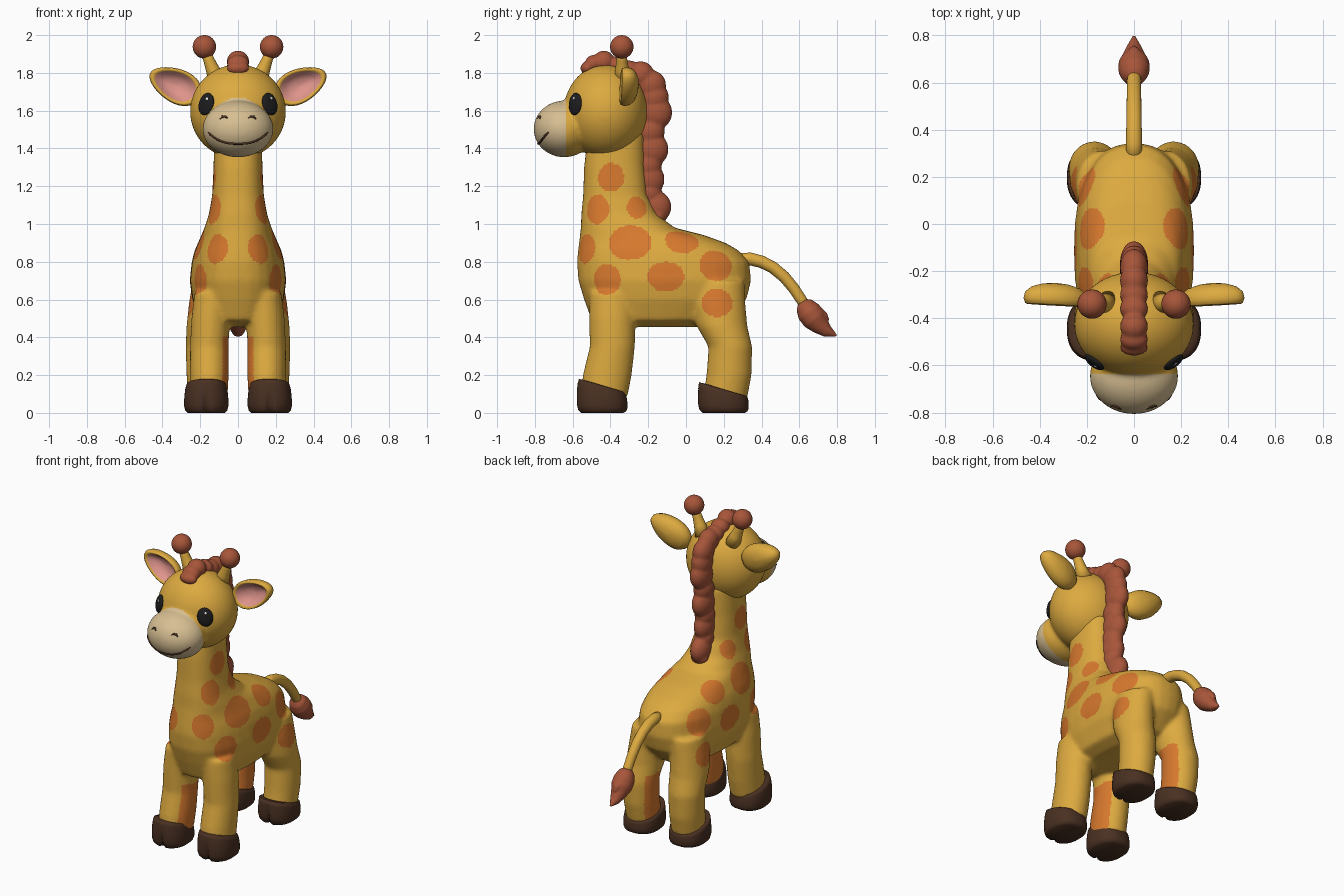
import bpy, bmesh, math
from mathutils import Vector, Matrix
from mathutils.bvhtree import BVHTree

if "Cube" in bpy.data.objects:
    bpy.data.objects.remove(bpy.data.objects["Cube"])

def mat(name, *rgb):
    m = bpy.data.materials.new(name)
    m.diffuse_color = (*rgb, 1)
    m.use_nodes = True
    m.node_tree.nodes["Principled BSDF"].inputs["Base Color"].default_value = m.diffuse_color
    return m

YELLOW = mat("golden_yellow", .72, .40, .05)
ORANGE = mat("spot_orange", .68, .19, .027)
RUST = mat("rust_brown", .39, .092, .042)
CREAM = mat("cream", .68, .52, .29)
PINK = mat("ear_pink", .74, .30, .26)
DARK = mat("hoof_brown", .068, .030, .016)
BLACK = mat("eye_black", .012, .012, .013)
WHITE = mat("eye_white", .9, .9, .9)

def finish(bm, name, *mats):
    bmesh.ops.recalc_face_normals(bm, faces=bm.faces)
    me = bpy.data.meshes.new(name)
    bm.to_mesh(me)
    bm.free()
    for m in mats:
        me.materials.append(m)
    for p in me.polygons:
        p.use_smooth = True
    ob = bpy.data.objects.new(name, me)
    bpy.context.collection.objects.link(ob)
    return ob

def skin(bm, rings, mat_rule=lambda i: 0):
    """Bridge closed rings of points and cap both ends."""
    vs = [[bm.verts.new(p) for p in r] for r in rings]
    n = len(vs[0])
    for i in range(len(vs) - 1):
        for j in range(n):
            k = (j + 1) % n
            f = bm.faces.new((vs[i][j], vs[i][k], vs[i + 1][k], vs[i + 1][j]))
            f.material_index = mat_rule(i)
    bm.faces.new(vs[0][::-1])
    bm.faces.new(vs[-1]).material_index = mat_rule(len(vs) - 1)

def oval(c, u, v, n=32, e=2.0):
    """Superellipse ring about c with half axes u and v."""
    pts = []
    for i in range(n):
        a = 2 * math.pi * i / n
        ca, sa = math.cos(a), math.sin(a)
        pts.append(Vector(c) + Vector(u) * math.copysign(abs(ca) ** (2 / e), ca)
                   + Vector(v) * math.copysign(abs(sa) ** (2 / e), sa))
    return pts

def stack(bm, rows, e=2.0):
    """Horizontal ovals given as z, x, y, rx, ry."""
    skin(bm, [oval((x, y, z), (rx, 0, 0), (0, ry, 0), 32, e) for z, x, y, rx, ry in rows])

def tube(bm, path, n=16):
    """Round sweep along (point, radius) pairs."""
    pts = [Vector(p) for p, _ in path]
    rings = []
    for i, (p, r) in enumerate(path):
        t = (pts[min(i + 1, len(pts) - 1)] - pts[max(i - 1, 0)]).normalized()
        u = t.cross(Vector((1, 0, 0)) if abs(t.x) < .8 else Vector((0, 0, 1))).normalized()
        rings.append(oval(p, u * r, t.cross(u) * r, n))
    skin(bm, rings)

def ball(bm, c, r, rot=Matrix.Identity(4), seg=32):
    bmesh.ops.create_uvsphere(bm, u_segments=seg, v_segments=seg // 2, radius=1,
                              matrix=Matrix.Translation(c) @ rot @ Matrix.Diagonal((*r, 1)))

def fuse(ob, voxel, smooth):
    """Melt overlapping volumes into one soft skin."""
    m = ob.modifiers.new("melt", 'REMESH')
    m.mode, m.voxel_size = 'VOXEL', voxel
    s = ob.modifiers.new("soften", 'SMOOTH')
    s.factor, s.iterations = .5, smooth
    dg = bpy.context.evaluated_depsgraph_get()
    me = bpy.data.meshes.new_from_object(ob.evaluated_get(dg))
    mats = list(ob.data.materials)
    ob.modifiers.clear()
    ob.data = me
    me.materials.clear()
    for mt in mats:
        me.materials.append(mt)
    for p in me.polygons:
        p.use_smooth, p.material_index = True, 0
    return BVHTree.FromPolygons([v.co for v in me.vertices], [p.vertices for p in me.polygons])

# Torso, neck and legs in one skin
bm = bmesh.new()
trunk = [(.455, -.38, .08, .12), (.49, -.50, .22, .20), (.6, -.54, .32, .242), (.7, -.57, .345, .256),
         (.8, -.578, .335, .245), (.86, -.572, .28, .23), (.90, -.567, .21, .212), (.94, -.562, .10, .195),
         (.98, -.557, -.06, .178), (1.05, -.555, -.15, .155), (1.15, -.545, -.2, .137),
         (1.3, -.54, -.215, .13), (1.48, -.52, -.22, .125)]
stack(bm, [(z, 0, (a + b) / 2, rx, (b - a) / 2) for z, a, b, rx in trunk], 2.4)
for s in (-1, 1):
    front = [(.08, .155, -.435, .10, .125), (.2, .152, -.417, .103, .13), (.35, .152, -.39, .102, .12),
             (.5, .145, -.39, .102, .122), (.64, .13, -.39, .10, .12)]
    hind = [(.07, .165, .205, .10, .118), (.2, .168, .228, .105, .12), (.35, .168, .235, .11, .116),
            (.46, .16, .19, .113, .135), (.58, .15, .17, .11, .145), (.7, .13, .17, .11, .14)]
    for rows in (front, hind):
        stack(bm, [(z, s * x, y, rx, ry) for z, x, y, rx, ry in rows])
body = finish(bm, "body", YELLOW, ORANGE)
tree = fuse(body, .01, 22)

# Spots on both flanks: y, z, half width, half height
spots = [(-.397, 1.247, .07, .075), (-.47, 1.077, .065, .08), (-.26, 1.087, .055, .06),
         (-.296, .902, .115, .095), (-.02, .912, .09, .075), (-.42, .705, .078, .082),
         (-.106, .72, .098, .08), (.16, .78, .09, .085), (.164, .583, .085, .075)]
marks = [(Vector((.115, -.53, .868)), .06, .08)]
for y, z, ry, rz in spots:
    hit = tree.ray_cast(Vector((1, y, z)), Vector((-1, 0, 0)))[0]
    if hit:
        marks.append((hit, ry, rz))
for p in body.data.polygons:
    c = p.center
    for m, ry, rz in marks:
        dx, dy, dz = abs(c.x) - m.x, c.y - m.y, c.z - m.z
        if (dx / max(.075, (ry + rz) / 2)) ** 2 + (dy / ry) ** 2 + (dz / rz) ** 2 < 1:
            p.material_index = 1
    # Inner leg stripes
    if c.z < .40 and p.normal.x * c.x < 0 and abs(p.normal.x) > .75:
        p.material_index = 1

# Hooves with a cleft toe
for s, side in ((-1, "left"), (1, "right")):
    for y0, top, end in ((-.445, .135, "front"), (.197, .115, "hind")):
        bm = bmesh.new()
        rows = [(0, .84), (.012, .95), (.035, 1), (.07, 1), (.10, .98), (.125, .95), (top + .01, .9), (top + .012, .6)]
        rings = [oval((s * .168, y0, z), (.117 * k, 0, 0), (0, .135 * k, 0), 72, 2.3) for z, k in rows]
        for r in rings:
            for v in r:
                if v.y < y0:
                    v.y += .035 * math.exp(-((v.x - s * .168) / .013) ** 2) * max(0, 1 - v.z / .10)
                v.z -= (v.y - y0) * .27 * v.z / top
        skin(bm, rings)
        finish(bm, f"{end}_hoof_{side}", DARK)

# Head with muzzle
bm = bmesh.new()
ball(bm, (0, -.425, 1.595), (.254, .222, .25), seg=48)
ball(bm, (0, -.645, 1.503), (.188, .162, .150), seg=48)
head = finish(bm, "head", YELLOW, CREAM)
face = fuse(head, .01, 14)
for p in head.data.polygons:
    if p.center.y < -.637:
        p.material_index = 1

def on_face(x, z):
    return face.ray_cast(Vector((x, -2, z)), Vector((0, 1, 0)))[:2]

# Smile
bm = bmesh.new()
path = []
for i in range(-16, 17):
    x = i / 16 * .158
    p = on_face(x, 1.425 + .06 * abs(i / 16) ** 2.6)[0]
    path.append((p, .006 if abs(i) < 16 else .003))
tube(bm, path, 8)
finish(bm, "smile", DARK)

for s, side in ((-1, "left"), (1, "right")):
    # Eye and glint, laid flat on the face
    p, n = on_face(s * .168, 1.635)
    up = Vector((-s * .3, 0, 1))
    up = (up - n * up.dot(n)).normalized()
    across = up.cross(n)
    rot = Matrix((across, up, n)).transposed().to_4x4()
    bm = bmesh.new()
    ball(bm, p, (.048, .06, .02), rot)
    finish(bm, f"eye_{side}", BLACK)
    bm = bmesh.new()
    ball(bm, p + up * .027 + across * .008 + n * .016, (.009, .009, .004), rot, 12)
    finish(bm, f"eye_glint_{side}", WHITE)

    # Nostril
    bm = bmesh.new()
    tube(bm, [(on_face(s * x, z)[0], r) for x, z, r in
              ((.055, 1.56, .003), (.068, 1.569, .007), (.083, 1.567, .007), (.095, 1.555, .003))], 8)
    finish(bm, f"nostril_{side}", DARK)

    # Cupped ear with pink lining
    bm = bmesh.new()
    prof = [(.055, .02), (.05, .4), (.035, .75), (.012, .95), (-.015, 1), (-.036, .95), (-.04, .88),
            (-.03, .78), (-.005, .6), (.012, .35), (.018, .02)]
    u, v = Vector((s * .9, .05, .43)), Vector((-s * .43, 0, .9))
    rings = []
    for w, r in prof:
        ring = []
        for i in range(40):
            a = 2 * math.pi * i / 40
            ring.append(Vector((s * .333, -.305 + w, 1.735)) + u * (.147 * r * math.cos(a))
                        + v * (.09 * r * math.sin(a) * (1 - .2 * math.cos(a))))
        rings.append(ring)
    skin(bm, rings, lambda i: int(i >= 7))
    finish(bm, f"ear_{side}", YELLOW, PINK)

    # Horn stem and knob
    bm = bmesh.new()
    tube(bm, [((s * .11, -.335, 1.76), .05), ((s * .135, -.338, 1.82), .036),
              ((s * .155, -.34, 1.87), .029), ((s * .178, -.34, 1.93), .027)], 24)
    finish(bm, f"horn_{side}", YELLOW)
    bm = bmesh.new()
    ball(bm, (s * .178, -.34, 1.938), (.062, .062, .062))
    finish(bm, f"horn_knob_{side}", RUST)

# Scalloped mane: y, z, radius of each lock
bm = bmesh.new()
locks = [(-.525, 1.825, .034), (-.49, 1.85, .045), (-.435, 1.86, .058), (-.36, 1.835, .052), (-.30, 1.81, .056),
         (-.24, 1.79, .072), (-.185, 1.735, .08), (-.17, 1.67, .08), (-.165, 1.59, .093), (-.19, 1.49, .078),
         (-.185, 1.395, .093), (-.205, 1.31, .078), (-.205, 1.236, .092), (-.20, 1.16, .072),
         (-.165, 1.09, .088), (-.15, 1.045, .05)]
for y, z, r in locks:
    ball(bm, (0, y, z), (.06, r, r), seg=24)
mane = finish(bm, "mane", RUST)
fuse(mane, .009, 4)

# Tail and its tuft
bm = bmesh.new()
tube(bm, [((0, .27, .81), .034), ((0, .34, .815), .034), ((0, .40, .80), .033), ((0, .46, .77), .032),
          ((0, .52, .72), .031), ((0, .57, .66), .03), ((0, .61, .60), .029), ((0, .64, .55), .028)], 24)
finish(bm, "tail", YELLOW)
bm = bmesh.new()
tube(bm, [((0, .61, .588), .025), ((0, .625, .57), .05), ((0, .65, .535), .066), ((0, .68, .497), .066),
          ((0, .71, .463), .05), ((0, .75, .43), .032), ((0, .798, .408), .006)], 24)
tube(bm, [((0, .66, .54), .05), ((0, .70, .52), .042), ((0, .735, .505), .025), ((0, .755, .488), .006)], 24)
tuft = finish(bm, "tail_tuft", RUST)
fuse(tuft, .006, 4)
